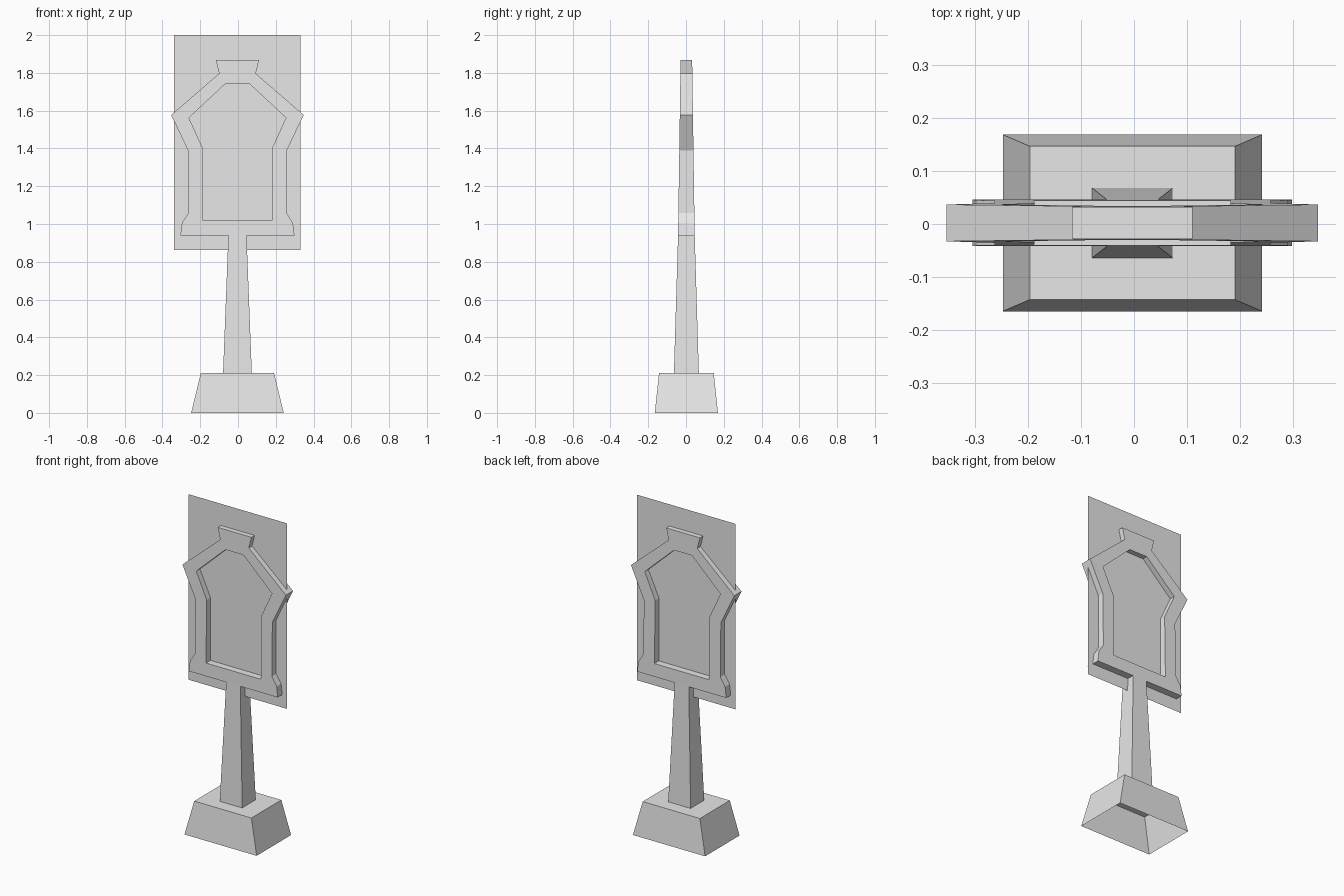
import bpy, bmesh
from mathutils import Vector

cube = bpy.data.objects.get("Cube")
if cube:
    bpy.data.objects.remove(cube, do_unlink=True)

CX, CY = -0.003, 0.002      # shared axis of all parts

grey = bpy.data.materials.new("light_grey")
grey.use_nodes = True
grey.diffuse_color = (0.8, 0.8, 0.8, 1)
grey.node_tree.nodes["Principled BSDF"].inputs["Base Color"].default_value = (0.8, 0.8, 0.8, 1)


def finish(name, bm):
    bmesh.ops.recalc_face_normals(bm, faces=bm.faces[:])
    mesh = bpy.data.meshes.new(name)
    bm.to_mesh(mesh)
    bm.free()
    obj = bpy.data.objects.new(name, mesh)
    obj.location = (CX, CY, 0)
    mesh.materials.append(grey)
    bpy.context.collection.objects.link(obj)
    return obj


def tapered_box(name, low, high, z0, z1, cap):
    """Four sloping walls, open below, with an optional top."""
    bm = bmesh.new()
    corners = [(-1, -1), (1, -1), (1, 1), (-1, 1)]
    rings = [[bm.verts.new((sx * half[0], sy * half[1], z)) for sx, sy in corners]
             for half, z in ((low, z0), (high, z1))]
    a, b = rings
    for i in range(4):
        j = (i + 1) % 4
        bm.faces.new((a[i], a[j], b[j], b[i]))
    if cap:
        bm.faces.new(b)
    return finish(name, bm)


def mirrored(half):
    """Closed outline from its right half, listed bottom to top."""
    return half + [(-x, z) for x, z in reversed(half)]


def depth(z):
    """Half thickness of the frame, thinning towards the top."""
    return 0.044 - 0.0145 * (z - 0.94)


# Foot and post
tapered_box("base", (0.245, 0.167), (0.194, 0.145), 0, 0.21, True)
tapered_box("post", (0.076, 0.066), (0.048, 0.044), 0.21, 0.94, False)

# Frame: outer outline with a window cut through it
outer = mirrored([(0.048, 0.94), (0.302, 0.94), (0.294, 1.005), (0.261, 1.057),
                  (0.261, 1.388), (0.351, 1.577), (0.097, 1.797), (0.114, 1.867)])
inner = mirrored([(0.186, 1.02), (0.185, 1.405), (0.257, 1.562), (0.061, 1.745)])

bm = bmesh.new()
loops = {}
for side in (-1, 1):
    edges = []
    for key, outline in (("outer", outer), ("inner", inner)):
        vs = [bm.verts.new((x, side * depth(z), z)) for x, z in outline]
        edges += [bm.edges.new((vs[i], vs[(i + 1) % len(vs)])) for i in range(len(vs))]
        loops[key, side] = vs
    bmesh.ops.triangle_fill(bm, edges=edges, use_beauty=True, normal=Vector((0, side, 0)))
for key in ("outer", "inner"):
    f, b = loops[key, -1], loops[key, 1]
    n = len(f)
    for i in range(n):
        if key == "outer" and i == n - 1:
            continue        # left open where the post joins
        j = (i + 1) % n
        bm.faces.new((f[i], f[j], b[j], b[i]))
finish("frame", bm)

# Thin sheet through the middle of the frame
bm = bmesh.new()
bm.faces.new([bm.verts.new((x, 0, z)) for x, z in
              ((-0.335, 0.862), (0.335, 0.862), (0.335, 2.0), (-0.335, 2.0))])
finish("panel_sheet", bm)
